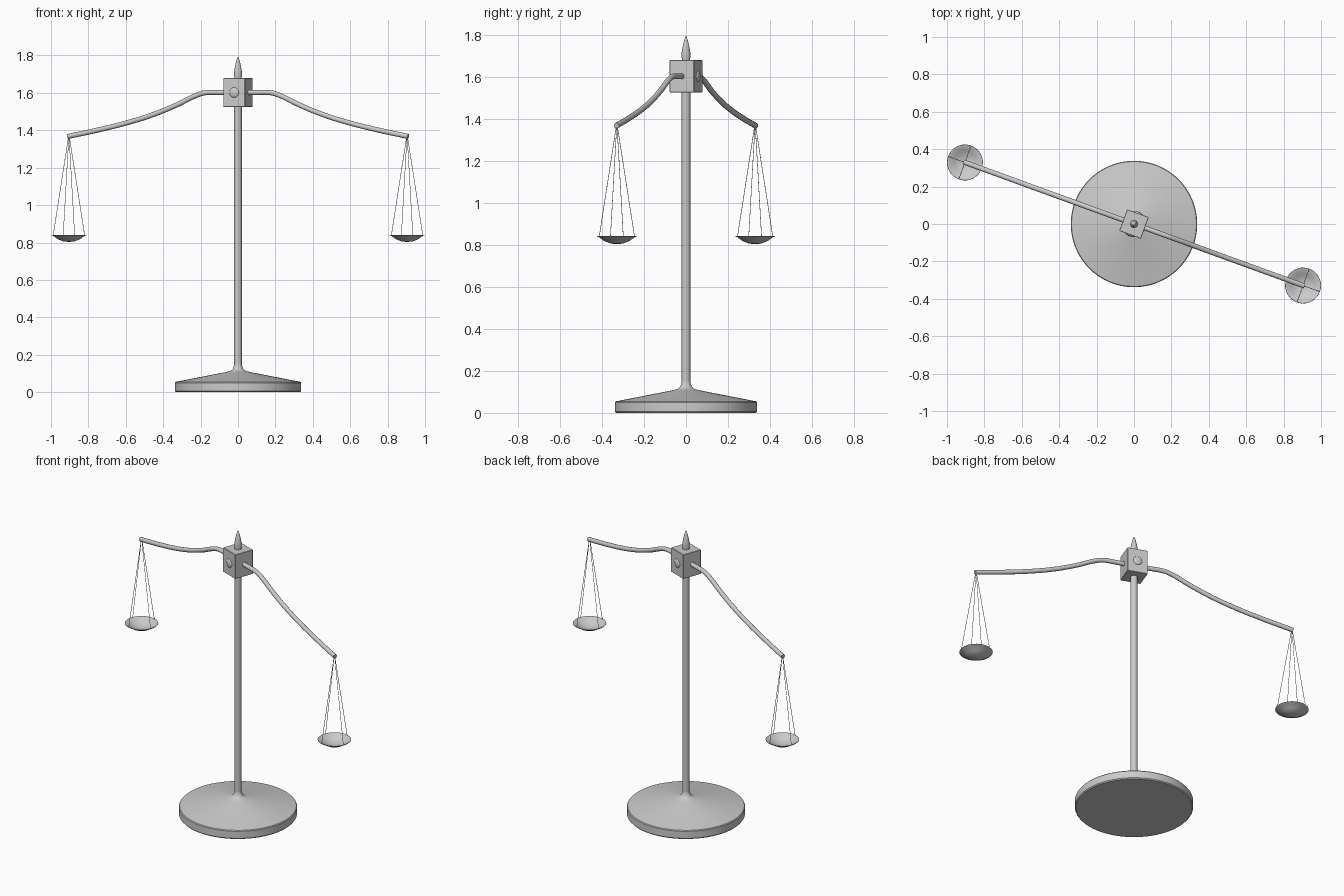
import bpy, bmesh, math
from mathutils import Vector, Matrix

if "Cube" in bpy.data.objects:
    bpy.data.objects.remove(bpy.data.objects["Cube"])

TURN = Matrix.Rotation(math.radians(-20), 4, 'Z')   # beam is swung 20 degrees
REACH = 0.962                                       # pan distance from the post


def smooth(obj, angle=35):
    bpy.ops.object.select_all(action='DESELECT')
    obj.select_set(True)
    bpy.context.view_layer.objects.active = obj
    bpy.ops.object.shade_smooth_by_angle(angle=math.radians(angle))


def finish(name, bm, mat=None):
    bmesh.ops.remove_doubles(bm, verts=bm.verts, dist=1e-5)
    bmesh.ops.recalc_face_normals(bm, faces=bm.faces)
    me = bpy.data.meshes.new(name)
    bm.to_mesh(me)
    bm.free()
    obj = bpy.data.objects.new(name, me)
    bpy.context.collection.objects.link(obj)
    if mat:
        obj.matrix_world = mat
    smooth(obj)
    return obj


def lathe(name, profile, steps=48, mat=None):
    bm = bmesh.new()
    vs = [bm.verts.new((r, 0, z)) for r, z in profile]
    es = [bm.edges.new(p) for p in zip(vs, vs[1:])]
    bmesh.ops.spin(bm, geom=vs + es, cent=(0, 0, 0), axis=(0, 0, 1),
                   angle=math.tau, steps=steps)
    return finish(name, bm, mat)


def tube(name, paths, radius, res, poly=False, mat=None):
    cu = bpy.data.curves.new(name, 'CURVE')
    cu.dimensions = '3D'
    cu.bevel_depth, cu.bevel_resolution = radius, res
    cu.use_fill_caps = True
    cu.resolution_u = 8
    for pts in paths:
        sp = cu.splines.new('POLY' if poly else 'BEZIER')
        target = sp.points if poly else sp.bezier_points
        target.add(len(pts) - 1)
        for p, co in zip(target, pts):
            if poly:
                p.co = (*co, 1)
            else:
                p.co = co
                p.handle_left_type = p.handle_right_type = 'AUTO'
    obj = bpy.data.objects.new(name, cu)
    bpy.context.collection.objects.link(obj)
    if mat:
        obj.matrix_world = mat
    return obj


# Round foot with shallow cone and flared collar, running into the post
lathe("base", [(0, 0), (0.333, 0), (0.338, 0.006), (0.338, 0.05), (0.334, 0.055),
               (0.062, 0.108), (0.040, 0.114), (0.028, 0.124), (0.0215, 0.142),
               (0.0205, 0.15), (0, 0.15)], 64)
lathe("post", [(0, 0.12), (0.0205, 0.12), (0.0205, 1.54), (0, 1.54)], 32)

# Pointed finial
lathe("finial", [(0, 1.67), (0.018, 1.67), (0.021, 1.695), (0.0205, 1.715),
                 (0.016, 1.742), (0.009, 1.772), (0, 1.796)], 32)

# Pivot block
bm = bmesh.new()
bmesh.ops.create_cube(bm, size=1, matrix=TURN @ Matrix.Translation((0, 0, 1.602))
                      @ Matrix.Diagonal((0.123, 0.123, 0.153, 1)))
bmesh.ops.bevel(bm, geom=bm.edges[:], offset=0.002, segments=1, affect='EDGES')
finish("pivot_block", bm)

# Domed rivets on the front and back of the block
for side, label in ((-1, "front"), (1, "back")):
    face = (TURN @ Matrix.Translation((0, side * 0.061, 1.602))
            @ Matrix.Rotation(-side * math.pi / 2, 4, 'X'))
    dome = [(0.027 * math.cos(a), 0.009 * math.sin(a))
            for a in (i * math.pi / 12 for i in range(7))]
    lathe("rivet_" + label, dome, 32, face)

# Arms, threads and pans, repeated at both ends of the beam
for k, label in ((0, "right"), (1, "left")):
    m = TURN @ Matrix.Rotation(k * math.pi, 4, 'Z')
    arm = [(0.03, 0, 1.602), (0.11, 0, 1.602), (0.185, 0, 1.601), (0.225, 0, 1.591),
           (0.355, 0, 1.533), (0.48, 0, 1.485), (0.617, 0, 1.444),
           (0.79, 0, 1.403), (REACH + 0.006, 0, 1.367)]
    tube("arm_" + label, [arm], 0.0135, 4, mat=m)

    threads = []
    for i in range(4):
        d = Vector((math.cos(i * math.pi / 2), math.sin(i * math.pi / 2), 0))
        c = Vector((REACH, 0, 0))
        threads.append([c + d * 0.003 + Vector((0, 0, 1.362)),
                        c + d * 0.089 + Vector((0, 0, 0.841))])
    tube("threads_" + label, threads, 0.0014, 1, True, m)

    pan = [(0, 0.803), (0.03, 0.806), (0.06, 0.818), (0.086, 0.837), (0.095, 0.839),
           (0.096, 0.840), (0.095, 0.841), (0.085, 0.8395), (0.059, 0.821),
           (0.03, 0.809), (0, 0.806)]
    lathe("pan_" + label, pan, 40, m @ Matrix.Translation((REACH, 0, 0)))
